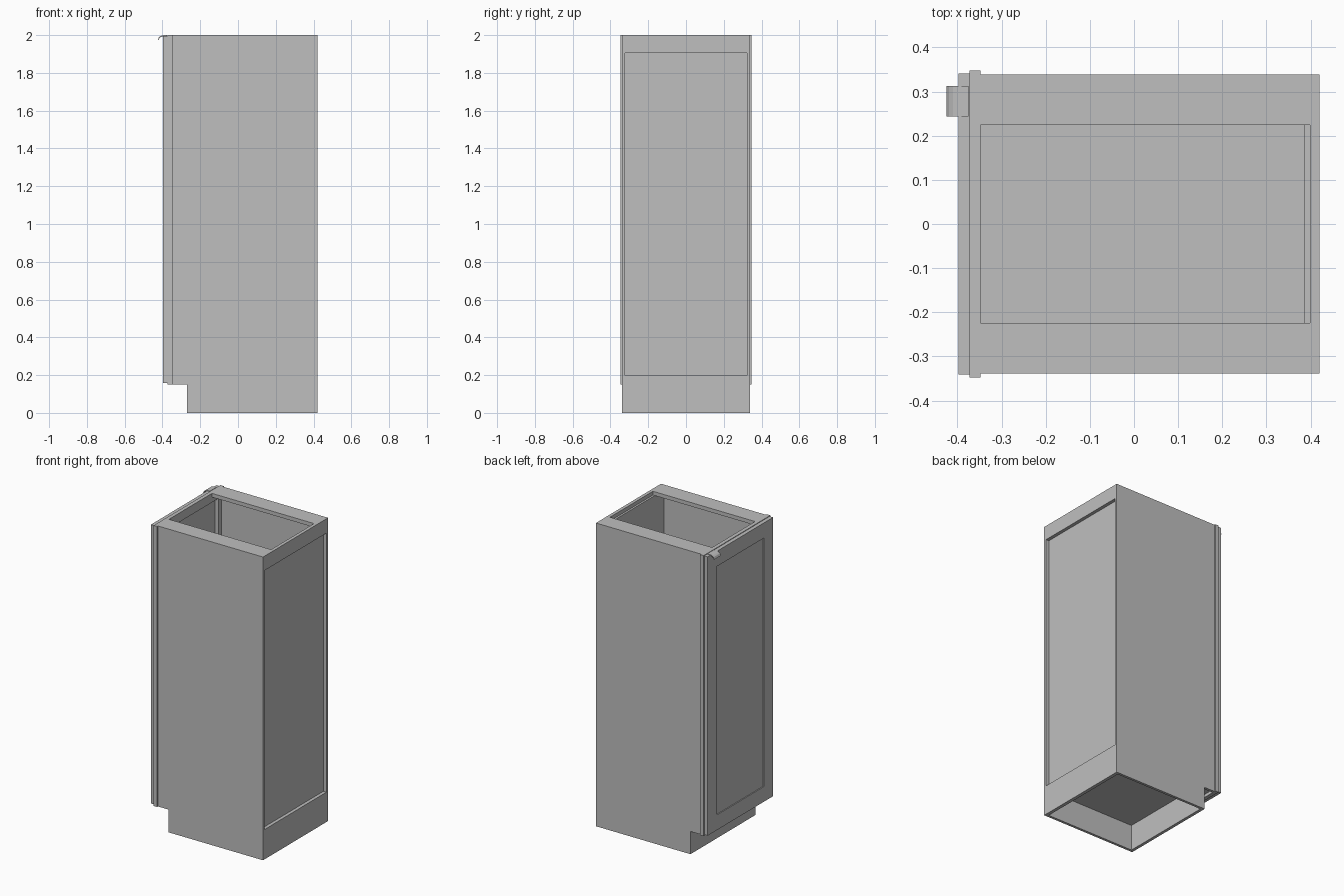
import bpy

if "Cube" in bpy.data.objects:
    bpy.data.objects.remove(bpy.data.objects["Cube"], do_unlink=True)

GREY = (0.52, 0.52, 0.52, 1)
mat = bpy.data.materials.new("plain grey")
mat.use_nodes = True
mat.diffuse_color = GREY
mat.node_tree.nodes["Principled BSDF"].inputs["Base Color"].default_value = GREY


def make(name, verts, faces):
    mesh = bpy.data.meshes.new(name)
    mesh.from_pydata(verts, [], faces)
    mesh.materials.append(mat)
    ob = bpy.data.objects.new(name, mesh)
    bpy.context.scene.collection.objects.link(ob)
    return ob


def extrude(name, profile, y0, y1):
    """Sweep an anticlockwise (x, z) profile along y."""
    n = len(profile)
    verts = [(x, y, z) for y in (y0, y1) for x, z in profile]
    faces = [list(range(n)), list(range(2 * n - 1, n - 1, -1))]
    for i in range(n):
        j = (i + 1) % n
        faces.append([j, i, n + i, n + j])
    return make(name, verts, faces)


def box(name, x, y, z):
    return extrude(name, [(x[0], z[0]), (x[1], z[0]), (x[1], z[1]), (x[0], z[1])], *y)


def frame(name, x, half, z, stile, low, high):
    """Two stiles and two rails around an opening."""
    inner = half - stile
    for side, s in (("left", 1), ("right", -1)):
        box(name + "_stile_" + side, x, sorted((s * inner, s * half)), z)
    box(name + "_bottom_rail", x, (-inner, inner), (z[0], z[0] + low))
    box(name + "_top_rail", x, (-inner, inner), (z[1] - high, z[1]))


FRONT, BACK, KICK = -0.347, 0.42, -0.27
HALF, INNER = 0.339, 0.322
DECK, TOP = 0.15, 2.0

# Side panels with the toe notch, and the top stretchers beside them
side = [(KICK, 0), (BACK, 0), (BACK, TOP), (FRONT, TOP), (FRONT, DECK), (KICK, DECK)]
for label, s in (("left", 1), ("right", -1)):
    extrude("side_panel_" + label, side, *sorted((s * INNER, s * HALF)))
    box("top_stretcher_" + label, (FRONT, 0.398), sorted((s * 0.224, s * INNER)), (1.975, TOP))

# Bottom deck, toe kick and back
box("bottom_deck", (FRONT, 0.385), (-INNER, INNER), (0.17, 0.195))
box("toe_kick", (KICK, KICK + 0.02), (-INNER, INNER), (0, 0.17))
box("back_panel", (0.385, 0.398), (-INNER, INNER), (0.17, 1.975))
box("back_top_rail", (0.398, BACK), (-INNER, INNER), (1.905, TOP))
box("back_bottom_rail", (0.398, BACK), (-INNER, INNER), (0, 0.197))

# Face frame
frame("face_frame", (-0.372, FRONT), 0.348, (DECK, TOP), 0.055, 0.045, 0.06)

# Door with a recessed centre panel
frame("door", (-0.397, -0.372), 0.341, (0.157, 1.996), 0.095, 0.1, 0.1)
box("door_panel", (-0.391, -0.374), (-0.246, 0.246), (0.257, 1.896))

# Curved finger pull on the door's top edge
pull = [(-0.425, 1.974), (-0.421, 1.974), (-0.416, 1.985), (-0.407, 1.991),
        (-0.397, 1.994), (-0.375, 1.996), (-0.375, 2.0), (-0.4, 1.999),
        (-0.41, 1.995), (-0.419, 1.988)]
extrude("finger_pull", pull, 0.243, 0.312)
